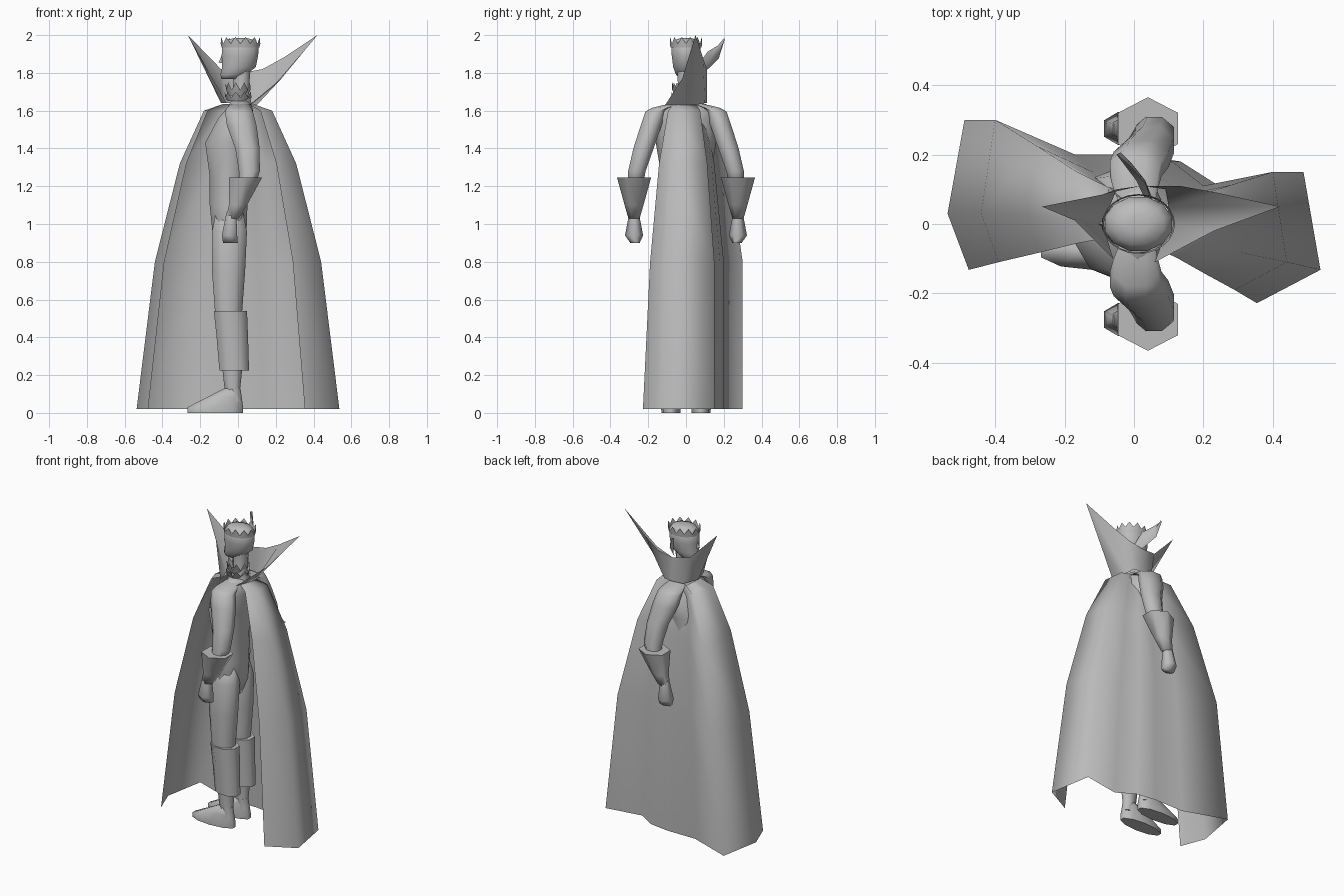
import bpy, math
from mathutils import Vector

cube = bpy.data.objects.get("Cube")
if cube:
    bpy.data.objects.remove(cube)

grey = bpy.data.materials.new("plain_grey")
grey.use_nodes = True
color = (0.5, 0.5, 0.5, 1)
grey.diffuse_color = color
for node in grey.node_tree.nodes:
    if node.type == 'BSDF_PRINCIPLED':
        node.inputs["Base Color"].default_value = color


def make(name, verts, faces, mirror=False, angle=75):
    """Turn points and faces into a shaded object, mirrored across y if asked."""
    mesh = bpy.data.meshes.new(name)
    mesh.from_pydata(verts, [], faces)
    mesh.materials.append(grey)
    obj = bpy.data.objects.new(name, mesh)
    bpy.context.collection.objects.link(obj)
    bpy.ops.object.select_all(action='DESELECT')
    obj.select_set(True)
    bpy.context.view_layer.objects.active = obj
    bpy.ops.object.shade_smooth_by_angle(angle=math.radians(angle))
    if mirror:
        mod = obj.modifiers.new("mirror", 'MIRROR')
        mod.use_axis = (False, True, False)
    return obj


def bridge(rows, columns, closed):
    """Quads between consecutive rows of points."""
    span = columns if closed else columns - 1
    return [(r * columns + c, r * columns + (c + 1) % columns,
             (r + 1) * columns + (c + 1) % columns, (r + 1) * columns + c)
            for r in range(rows - 1) for c in range(span)]


def loft(name, sections, sides=8, mirror=False):
    """Capped body through oval sections (x, y, z, x radius, y radius), low to high."""
    verts = []
    for x, y, z, rx, ry in sections:
        for i in range(sides):
            a = math.tau * (i + 0.5) / sides
            verts.append((x + rx * math.cos(a), y + ry * math.sin(a), z))
    faces = bridge(len(sections), sides, True)
    faces.append(tuple(reversed(range(sides))))
    faces.append(tuple(range(len(verts) - sides, len(verts))))
    return make(name, verts, faces, mirror)


def zigzag_band(name, x, low, mid, high, rx, ry, flare, points):
    """Toothed band around the head or neck."""
    count = points * 2
    verts = []
    for row in range(2):
        for i in range(count):
            a = math.tau * i / count
            grow = 1 + flare * row
            z = low if row == 0 else (high if i % 2 else mid)
            verts.append((x + rx * grow * math.cos(a), ry * grow * math.sin(a), z))
    return make(name, verts, bridge(2, count, True))


# Torso, facing -x
loft("torso", [
    (-.045, 0, .86, .06, .08),
    (-.045, 0, .96, .095, .13),
    (-.05, 0, 1.1, .105, .14),
    (-.05, 0, 1.25, .105, .13),
    (-.05, 0, 1.43, .13, .16),
    (-.01, 0, 1.56, .1, .17),
    (.01, 0, 1.615, .07, .14),
    (.01, 0, 1.65, .05, .07)], 10)

# Legs, boots and shoes
loft("thigh", [
    (-.05, .08, .5, .075, .06),
    (-.05, .08, .75, .095, .07),
    (-.045, .075, .96, .1, .07),
    (-.045, .06, 1.1, .07, .04)], 8, True)
loft("boot_shaft", [
    (-.02, .08, .225, .085, .055),
    (-.03, .08, .4, .09, .065),
    (-.04, .08, .54, .095, .075)], 8, True)
loft("ankle", [
    (-.01, .08, .06, .035, .035),
    (-.03, .08, .13, .045, .035),
    (-.03, .08, .26, .06, .045)], 8, True)
loft("shoe", [
    (-.12, .08, 0, .155, .05),
    (-.12, .08, .03, .155, .052),
    (-.075, .08, .08, .1, .042),
    (-.03, .08, .13, .045, .032)], 10, True)

# Arms with sloping shoulders, flared cuffs and hands
loft("arm", [
    (.05, .27, 1.2, .045, .045),
    (.06, .26, 1.28, .06, .05),
    (.05, .225, 1.4, .07, .058),
    (.02, .185, 1.52, .085, .06),
    (.005, .16, 1.595, .08, .06),
    (.005, .125, 1.615, .07, .06),
    (.01, .06, 1.635, .05, .04)], 8, True)
loft("cuff", [
    (-.03, .275, 1.03, .04, .03),
    (0, .275, 1.1, .055, .05),
    (.04, .275, 1.245, .1, .09)], 6, True)
loft("hand", [
    (-.04, .27, .9, .045, .025),
    (-.045, .275, .94, .047, .048),
    (-.035, .275, 1.06, .03, .025)], 6, True)

# Neck and head
loft("neck", [
    (.02, 0, 1.62, .06, .065),
    (.015, 0, 1.7, .045, .045),
    (.02, 0, 1.82, .05, .05)], 8)
loft("head", [
    (-.035, 0, 1.768, .055, .035),
    (-.025, 0, 1.79, .07, .055),
    (.005, 0, 1.83, .092, .07),
    (.01, 0, 1.89, .1, .078),
    (.013, 0, 1.94, .1, .08),
    (.013, 0, 1.975, .075, .06),
    (.013, 0, 1.985, .03, .025)], 12)
make("nose", [(-.08, -.015, 1.85), (-.08, .015, 1.85), (-.083, 0, 1.9), (-.103, 0, 1.855)],
     [(0, 1, 3), (1, 2, 3), (2, 0, 3)])

# Crown and throat frill
zigzag_band("crown", .013, 1.935, 1.955, 1.99, .1, .082, .05, 12)
zigzag_band("throat_frill", 0, 1.68, 1.71, 1.75, .05, .055, .35, 9)
zigzag_band("lower_frill", 0, 1.65, 1.67, 1.7, .055, .06, .3, 9)

# Long cape opening toward -y: one outline, widened toward the hem
outline = [(-.39, -.11), (-.44, .03), (-.4, .3), (-.17, .2), (0, .2),
           (.11, .18), (.2, .11), (.4, .15), (.44, -.11), (.29, -.19)]
levels = [(.02, 1.22, 1), (.8, 1, 1), (1.32, .7, .75), (1.6, .41, .5), (1.635, .18, .35)]
cape = []
for z, wide, deep in levels:
    for x, y in outline:
        stretch = 1.2 if z < .5 and y < 0 else 1
        cape.append((x * wide, y * deep * stretch, z))
make("cape", cape, bridge(len(levels), len(outline), False), angle=180)

# Tall collar with a point at each side
tip_left, tip_right = (.42, .05, 2), (-.265, .05, 2)
collar = [
    (-.06, -.1, 1.64), (-.09, 0, 1.64), (-.05, .1, 1.64), (.03, .11, 1.64),
    (.09, .1, 1.64), (.1, .05, 1.63), (.1, 0, 1.63), (.06, -.11, 1.63),
    (-.17, .01, 1.83), tip_right, (-.09, .085, 1.82), (.02, .11, 1.8),
    (.13, .11, 1.82), (.24, .09, 1.88), tip_left, (.23, -.02, 1.77)]
make("collar", collar, bridge(2, 8, False))

# Curved plume rising behind the crown
plume = []
for x, y, z, half in [(.04, .07, 1.82, .03), (.02, .12, 1.87, .045),
                      (-.02, .17, 1.91, .035), (-.05, .2, 1.98, .002)]:
    centre = Vector((x, y, z))
    across = Vector((.3, -.1, 1)).normalized() * half
    plume += [centre - across, centre + Vector((.012, .006, 0)), centre + across]
make("plume", plume, bridge(4, 3, False))
